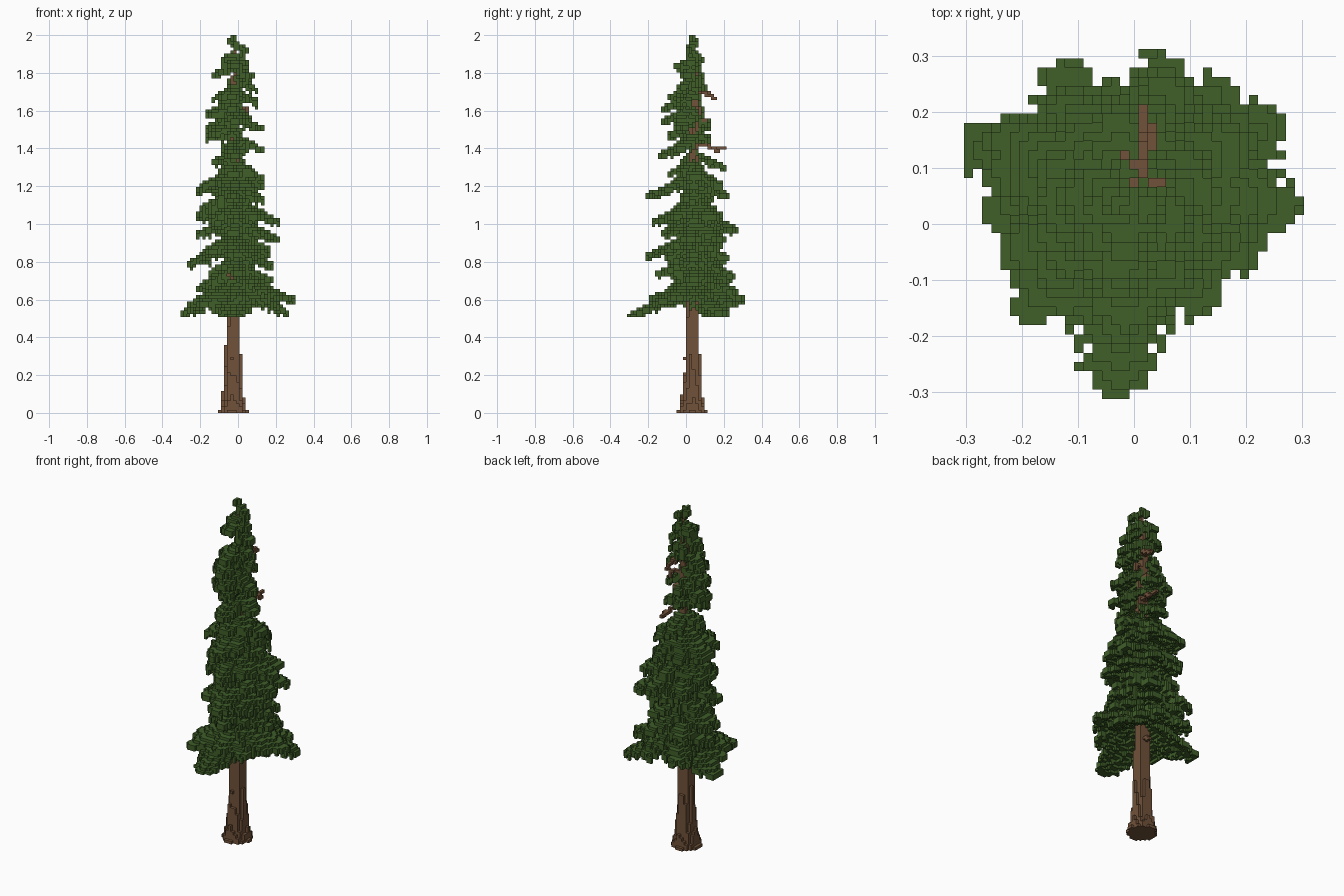
import bpy, math, random
from mathutils import Vector

random.seed(5)
cube = bpy.data.objects.get("Cube")
if cube:
    bpy.data.objects.remove(cube, do_unlink=True)

LAYERS = 122
S = 2.0 / LAYERS            # edge of one block


def material(name, rgb):
    m = bpy.data.materials.new(name)
    m.use_nodes = True
    m.diffuse_color = (*rgb, 1)
    bsdf = m.node_tree.nodes["Principled BSDF"]
    bsdf.inputs["Base Color"].default_value = (*rgb, 1)
    bsdf.inputs["Roughness"].default_value = 0.9
    return m


needle_green = material("needle green", (0.050, 0.112, 0.022))
bark_brown = material("bark brown", (0.164, 0.084, 0.041))


def cell(p):
    return (round(p[0] / S), math.floor(p[1] / S), math.floor(p[2] / S))


# Outward face corners for each of the six block sides
SIDES = {
    (1, 0, 0): [(1, 0, 0), (1, 1, 0), (1, 1, 1), (1, 0, 1)],
    (-1, 0, 0): [(0, 0, 0), (0, 0, 1), (0, 1, 1), (0, 1, 0)],
    (0, 1, 0): [(0, 1, 0), (0, 1, 1), (1, 1, 1), (1, 1, 0)],
    (0, -1, 0): [(0, 0, 0), (1, 0, 0), (1, 0, 1), (0, 0, 1)],
    (0, 0, 1): [(0, 0, 1), (1, 0, 1), (1, 1, 1), (0, 1, 1)],
    (0, 0, -1): [(0, 0, 0), (0, 1, 0), (1, 1, 0), (1, 0, 0)],
}


def build_blocks(name, cells, mat):
    """Mesh holding only the exposed sides of a set of blocks."""
    index, faces = {}, []
    for c in sorted(cells):
        for n, corners in SIDES.items():
            if (c[0] + n[0], c[1] + n[1], c[2] + n[2]) in cells:
                continue
            faces.append([index.setdefault((c[0] + a, c[1] + b, c[2] + d), len(index))
                          for a, b, d in corners])
    verts = [((x - 0.5) * S, y * S, z * S) for x, y, z in index]
    mesh = bpy.data.meshes.new(name)
    mesh.from_pydata(verts, [], faces)
    mesh.materials.append(mat)
    obj = bpy.data.objects.new(name, mesh)
    bpy.context.collection.objects.link(obj)


# Trunk: flared foot, long taper, ragged vertical bark strips
PROFILE = [(0, .080), (.035, .070), (.10, .054), (.24, .045), (.45, .037),
           (1.0, .031), (1.4, .026), (1.8, .017), (1.95, .010), (2.2, .008)]


def trunk_radius(z):
    for (z0, r0), (z1, r1) in zip(PROFILE, PROFILE[1:]):
        if z <= z1:
            return r0 + (r1 - r0) * max(0, z - z0) / (z1 - z0)
    return PROFILE[-1][1]


def trunk_centre(z):
    return -0.026 + 0.004 * z, 0.033 + 0.006 * z


trunk = set()
for i in range(-9, 6):
    for j in range(-5, 10):
        shift = random.uniform(-0.04, 0.10)
        for k in range(LAYERS - 3):
            z = (k + 0.5) * S
            cx, cy = trunk_centre(z)
            if math.hypot(i * S - cx, (j + 0.5) * S - cy) < trunk_radius(max(0, z + shift * min(1, z * 5))):
                trunk.add((i, j, k))

# Bare dead branches, mostly at the back of the upper trunk
dead = set()


def twig(*points):
    for a, b in zip(points, points[1:]):
        a, b = Vector(a), Vector(b)
        for n in range(41):
            dead.add(cell(a.lerp(b, n / 40)))


twig((-.02, .05, 1.41), (.01, .12, 1.41), (.02, .20, 1.40))
twig((.01, .12, 1.41), (.035, .165, 1.39))
twig((-.02, .05, 1.70), (.01, .10, 1.69), (.01, .16, 1.66))
twig((.01, .09, 1.69), (-.02, .13, 1.70))
twig((-.02, .05, 1.62), (.04, .07, 1.61), (.055, .08, 1.58))
twig((-.02, .05, 1.53), (.0, .11, 1.55))
twig((-.02, .05, .58), (-.02, .10, .55))
twig((-.03, .02, .29), (-.03, -.015, .29))

# Needle boughs: drooping, leaf-shaped sheets fringed with slanted side twigs
needles = set()


def bough(angle, reach, tip_z):
    cx, cy = trunk_centre(tip_z)
    ca, sa = math.cos(angle), math.sin(angle)
    rise = random.uniform(0.45, 0.6) * reach
    for i in range(-18, 19):
        for j in range(-19, 19):
            dx, dy = i * S - cx, (j + 0.5) * S - cy
            u, v = dx * ca + dy * sa, abs(dy * ca - dx * sa)
            if not 0.008 < u <= reach - 0.3 * S:
                continue
            t = u / reach
            width = reach * 0.58 * t ** 0.5 * (1 - t) ** 0.6
            if v > width * random.uniform(0.75, 1.2) + 0.6 * S:
                continue
            # gaps between the side twigs
            if v > 0.55 * width + 0.6 * S and math.floor((u - v) / S) % 3 == 0:
                continue
            k = math.floor((tip_z + 0.5 * S + rise * (1 - t) ** 1.1 - 0.3 * v) / S)
            thick = 2 + (random.random() < 0.5 * (1 - t))
            for n in range(thick):
                if 31 <= k - n < LAYERS:
                    needles.add((i, j, k - n))


def grow(side, leans, flanks, tips):
    """Main boughs on one side (tip height, distance from the middle) with flanking
    ones (turn in degrees, relative reach, chance low down, chance high up)."""
    axis = math.radians(side)
    for z, extent in tips:
        cx, cy = trunk_centre(z)
        high = z > 1.28
        lean = math.radians(leans[high])
        reach = extent - (cx * math.cos(axis) + cy * math.sin(axis))
        bough(axis + lean + random.uniform(-.08, .08), reach / math.cos(lean), z)
        for turn, factor, *chance in flanks:
            if random.random() < chance[high]:
                bough(axis + math.radians(turn + random.uniform(-8, 8)),
                      reach * factor * random.uniform(0.90, 1.02),
                      z + random.uniform(-0.01, 0.03))


# Lowest skirt: direction in degrees, reach, tip height
for turn, reach, z in [(0, .325, .60), (28, .33, .53), (48, .30, .57), (72, .285, .60),
                       (115, .28, .60), (157, .31, .52), (182, .25, .57), (205, .24, .59),
                       (228, .28, .57), (270, .345, .51), (312, .26, .58), (337, .27, .61)]:
    bough(math.radians(turn), reach, z)

# Left side
grow(0, (0, -28), [(29, 1.06, .5, 0), (-36, 0.84, .7, .5)],
     [(.70, .19), (.78, .19), (.84, .17), (.92, .23), (1.01, .23), (1.12, .14),
      (1.20, .14), (1.24, .15), (1.39, .14), (1.51, .13), (1.64, .11), (1.71, .10),
      (1.78, .09), (1.85, .06), (1.92, .05)])
# Right side
grow(180, (-10, 0), [(-29, 1.10, .6, .5), (30, 0.90, .7, .7)],
     [(.66, .22), (.79, .27), (.84, .20), (.94, .23), (1.04, .23), (1.09, .20),
      (1.18, .23), (1.22, .14), (1.33, .14), (1.45, .18), (1.49, .18), (1.58, .18),
      (1.66, .14), (1.79, .14), (1.84, .10), (1.96, .06)])
# Back
grow(90, (-20, 8), [(27, 1.02, .7, .5), (-48, 1.0, .5, 0)],
     [(.64, .28), (.72, .27), (.82, .24), (.89, .20), (.97, .28), (1.04, .20),
      (1.15, .23), (1.20, .20), (1.30, .21), (1.44, .14), (1.52, .14), (1.72, .11),
      (1.85, .08), (1.95, .06)])
# Front
grow(270, (3, 0), [(-38, 0.85, .7, .6), (38, 0.80, .7, .4)],
     [(.60, .20), (.73, .17), (.83, .22), (.95, .14), (1.01, .18), (1.15, .21),
      (1.26, .11), (1.36, .15), (1.46, .11), (1.54, .13), (1.61, .13), (1.67, .10),
      (1.83, .07)])

# Leading shoot at the very top
tip = cell((*trunk_centre(2), 1.96))
needles |= {(tip[0], tip[1], k) for k in range(LAYERS - 5, LAYERS)}

dead -= trunk
needles -= trunk | dead
build_blocks("trunk", trunk, bark_brown)
build_blocks("dead_branches", dead, bark_brown)
build_blocks("needle_boughs", needles, needle_green)
